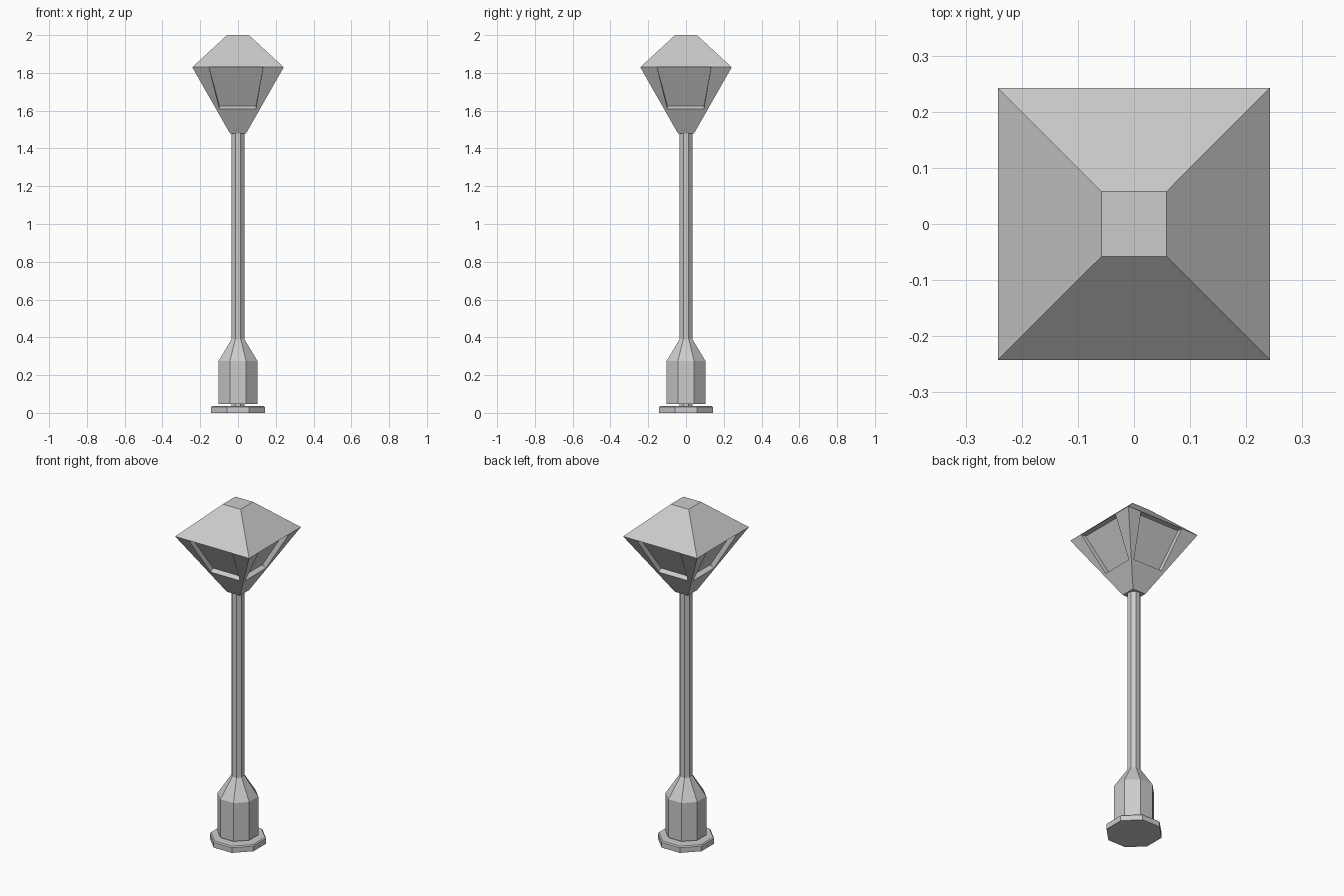
import bpy, bmesh
from math import cos, sin, pi
from mathutils import Vector, Matrix

if "Cube" in bpy.data.objects:
    bpy.data.objects.remove(bpy.data.objects["Cube"])


def finish(name, bm):
    bmesh.ops.remove_doubles(bm, verts=bm.verts, dist=1e-5)
    bmesh.ops.recalc_face_normals(bm, faces=bm.faces)
    me = bpy.data.meshes.new(name)
    bm.to_mesh(me)
    bm.free()
    ob = bpy.data.objects.new(name, me)
    bpy.context.collection.objects.link(ob)
    return ob


def loft(name, profile, sides):
    """Closed prism stack; profile is (half width across flats, z)."""
    bm = bmesh.new()
    rings = []
    for w, z in profile:
        r = w / cos(pi / sides)
        rings.append([bm.verts.new((r * cos((2 * i + 1) * pi / sides),
                                    r * sin((2 * i + 1) * pi / sides), z))
                      for i in range(sides)])
    for a, b in zip(rings, rings[1:]):
        for i in range(sides):
            j = (i + 1) % sides
            bm.faces.new((a[i], a[j], b[j], b[i]))
    bm.faces.new(rings[0])
    bm.faces.new(rings[-1])
    return finish(name, bm)


# Octagonal foot, pedestal and pole
loft("base_plate", [(0.143, 0), (0.143, 0.031), (0.137, 0.037)], 8)
loft("pedestal", [(0.103, 0.048), (0.103, 0.275), (0.034, 0.39)], 8)
loft("pole", [(0.034, 0.03), (0.034, 1.49)], 8)

# Square roof of the lantern
loft("lantern_roof", [(0.242, 1.83), (0.058, 2.0)], 4)

# Lantern body: four leaning sides, each with a recessed window under the roof
Z0, Z1, W0, W1 = 1.48, 1.83, 0.043, 0.242
SILL, DEPTH = 1.61, 0.028


def on_side(x, z, inset=0.0):
    return Vector((x, -(W0 + (W1 - W0) * (z - Z0) / (Z1 - Z0)) + inset, z))


lean = Vector((0, Z1 - Z0, W1 - W0)).normalized()   # inward normal
bl, br = on_side(-W0, Z0), on_side(W0, Z0)
tl, tr = on_side(-W1, Z1), on_side(W1, Z1)
wbl, wbr = on_side(-0.098, SILL), on_side(0.095, SILL)
wtl, wtr = on_side(-0.153, Z1), on_side(0.132, Z1)
ibl, ibr = wbl + lean * DEPTH, wbr + lean * DEPTH
itl, itr = (on_side(p.x, Z1, DEPTH / lean.y) for p in (wtl, wtr))
side = [(bl, br, wbr, wbl), (bl, wbl, wtl, tl), (br, tr, wtr, wbr),   # frame
        (wbl, wbr, ibr, ibl), (wbl, ibl, itl, wtl), (wbr, wtr, itr, ibr),  # reveals
        (ibl, ibr, itr, itl)]                                         # pane

bm = bmesh.new()
for k in range(4):
    rot = Matrix.Rotation(k * pi / 2, 3, 'Z')
    for quad in side:
        bm.faces.new([bm.verts.new(rot @ p) for p in quad])
bm.faces.new([bm.verts.new(Matrix.Rotation(k * pi / 2, 3, 'Z') @ bl) for k in range(4)])
finish("lantern_body", bm)
